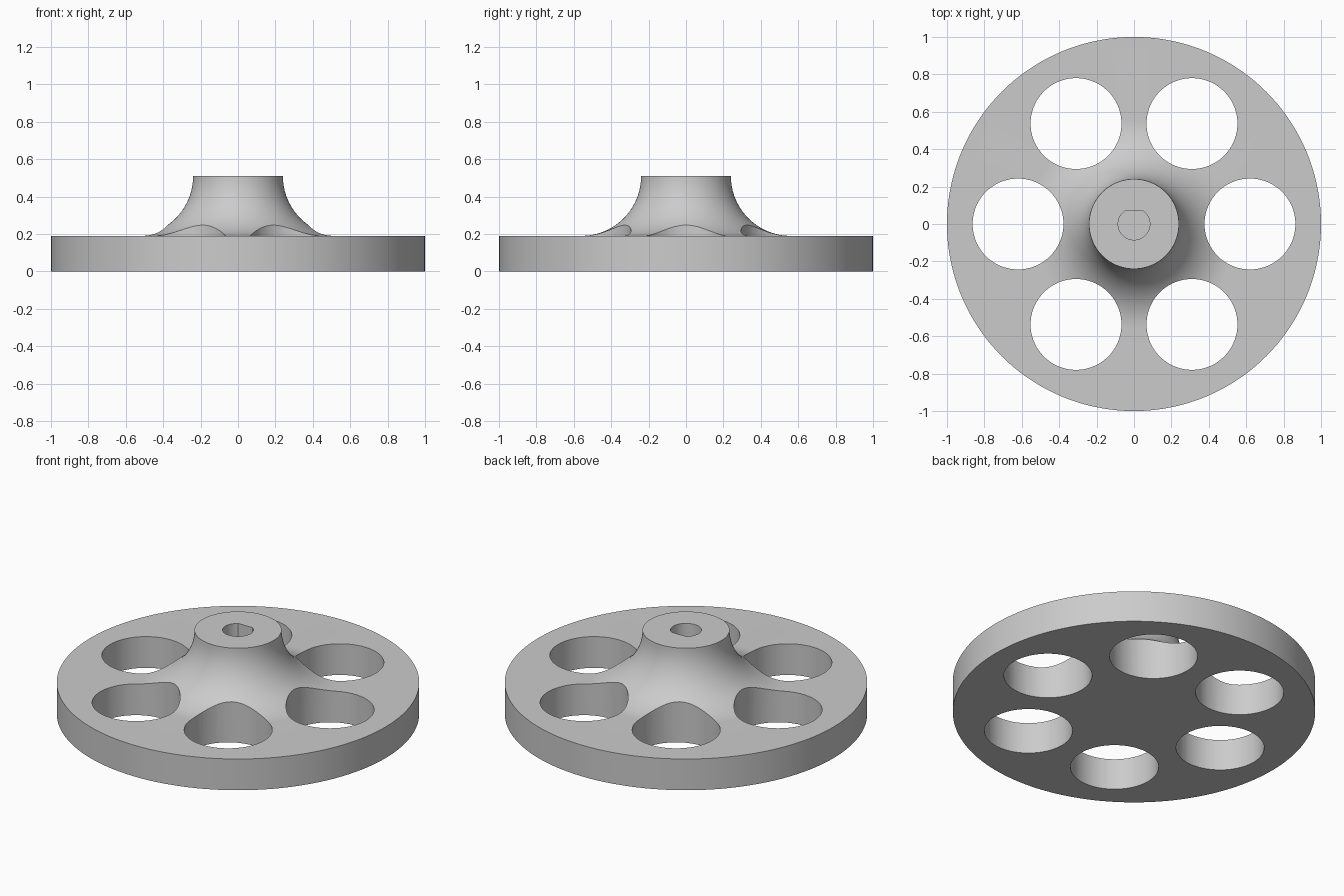
import bpy, bmesh, math

cube = bpy.data.objects.get("Cube")
if cube:
    bpy.data.objects.remove(cube)

grey = bpy.data.materials.new("plain grey")
grey.use_nodes = True
colour = (0.6, 0.6, 0.6, 1)
grey.diffuse_color = colour
grey.node_tree.nodes["Principled BSDF"].inputs["Base Color"].default_value = colour

RIM_TOP, HUB_TOP, HUB_R, FILLET = 0.19, 0.51, 0.24, 0.32
HOLE_R, HOLE_RING = 0.243, 0.62
BORE_R, BORE_FLAT, BORE_FLOOR = 0.085, 0.07, 0.19


def make_object(name, bm):
    bmesh.ops.recalc_face_normals(bm, faces=bm.faces)
    mesh = bpy.data.meshes.new(name)
    bm.to_mesh(mesh)
    bm.free()
    obj = bpy.data.objects.new(name, mesh)
    bpy.context.collection.objects.link(obj)
    return obj


def lathe(name, profile, steps):
    bm = bmesh.new()
    verts = [bm.verts.new((r, 0, z)) for r, z in profile]
    edges = [bm.edges.new(pair) for pair in zip(verts, verts[1:])]
    bmesh.ops.spin(bm, geom=verts + edges, cent=(0, 0, 0), axis=(0, 0, 1),
                   angle=math.tau, steps=steps)
    bmesh.ops.remove_doubles(bm, verts=bm.verts, dist=1e-5)
    return make_object(name, bm)


def prism(bm, outline, z0, z1):
    low, high = ([bm.verts.new((x, y, z)) for x, y in outline] for z in (z0, z1))
    bm.faces.new(low[::-1])
    bm.faces.new(high)
    n = len(outline)
    for i in range(n):
        j = (i + 1) % n
        bm.faces.new((low[i], low[j], high[j], high[i]))


def arc(cx, cy, r, start, end, steps):
    return [(cx + r * math.cos(start + (end - start) * i / steps),
             cy + r * math.sin(start + (end - start) * i / steps))
            for i in range(steps + 1)]


# Disc with a hub that flares into it through a quarter-circle fillet
flare = arc(HUB_R + FILLET, HUB_TOP, FILLET, math.pi, 1.5 * math.pi, 24)
wheel = lathe("wheel", [(0, HUB_TOP)] + flare + [(1, RIM_TOP), (1, 0), (0, 0)], 144)
wheel.data.materials.append(grey)

# Cutters: six round holes and a D-shaped blind shaft bore
bm = bmesh.new()
for k in range(6):
    a = k * math.pi / 3
    hole = arc(HOLE_RING * math.cos(a), HOLE_RING * math.sin(a),
               HOLE_R, 0, math.tau, 72)[:-1]
    prism(bm, hole, -0.1, 0.7)
flat = math.asin(BORE_FLAT / BORE_R)
prism(bm, arc(0, 0, BORE_R, math.pi - flat, math.tau + flat, 48), BORE_FLOOR, 0.7)
cutter = make_object("hole_cutter", bm)
cutter.hide_render = True

cut = wheel.modifiers.new("holes", "BOOLEAN")
cut.operation = "DIFFERENCE"
cut.solver = "EXACT"
cut.object = cutter
bpy.ops.object.select_all(action="DESELECT")
bpy.context.view_layer.objects.active = wheel
wheel.select_set(True)
bpy.ops.object.modifier_apply(modifier=cut.name)
bpy.data.objects.remove(cutter)

# Smooth curved walls, crisp rims
bpy.ops.object.shade_smooth_by_angle(angle=math.radians(25))
